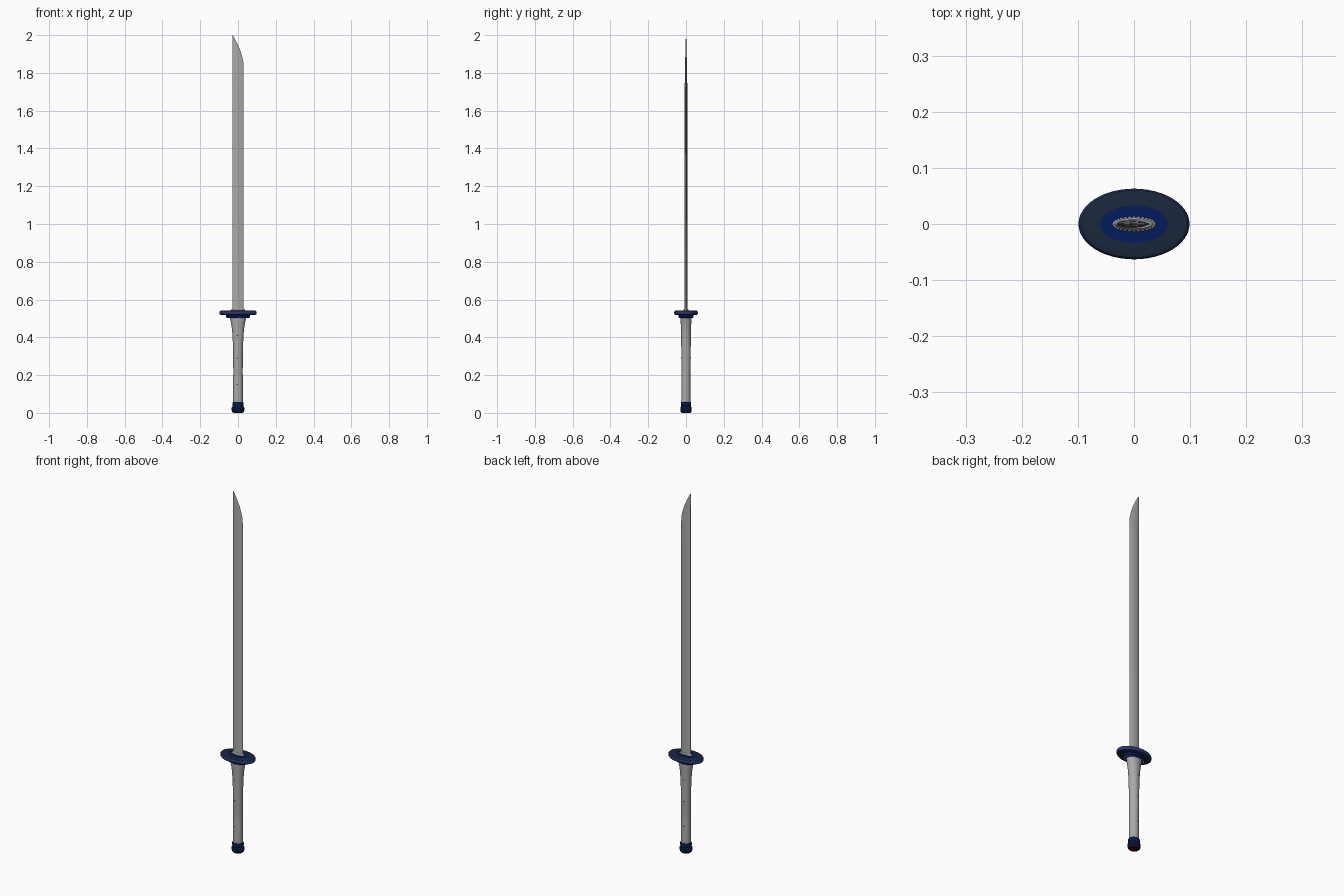
import bpy, bmesh, math
from mathutils import Matrix

if "Cube" in bpy.data.objects:
    bpy.data.objects.remove(bpy.data.objects["Cube"])

def material(name, rgb):
    m = bpy.data.materials.new(name)
    m.diffuse_color = (*rgb, 1)
    m.use_nodes = True
    m.node_tree.nodes["Principled BSDF"].inputs["Base Color"].default_value = m.diffuse_color
    return m

STEEL = material("steel grey", (0.40, 0.40, 0.40))
GRIP = material("grip grey", (0.40, 0.40, 0.40))
LIGHT = material("light grey", (0.65, 0.65, 0.63))
SLATE = material("dark slate", (0.010, 0.021, 0.046))
INDIGO = material("indigo", (0.026, 0.036, 0.16))
BLUE = material("deep blue", (0.001, 0.011, 0.11))
NAVY = material("navy", (0.001, 0.007, 0.035))
RED = material("dark red", (0.035, 0.001, 0.002))

def finish(name, bm, mats, angle=35):
    bmesh.ops.recalc_face_normals(bm, faces=bm.faces)
    mesh = bpy.data.meshes.new(name)
    bm.to_mesh(mesh)
    bm.free()
    ob = bpy.data.objects.new(name, mesh)
    bpy.context.collection.objects.link(ob)
    for m in mats:
        mesh.materials.append(m)
    bpy.ops.object.select_all(action='DESELECT')
    ob.select_set(True)
    bpy.context.view_layer.objects.active = ob
    bpy.ops.object.shade_smooth_by_angle(angle=math.radians(angle))
    return ob

def loft(bm, rings):
    loops = [[bm.verts.new(p) for p in r] for r in rings]
    for a, b in zip(loops, loops[1:]):
        for i in range(len(a)):
            j = (i + 1) % len(a)
            bm.faces.new((a[i], a[j], b[j], b[i]))
    bm.faces.new(loops[0])
    bm.faces.new(loops[-1])

# Stack of elliptical rings (rx, ry, z); rule picks a material per face
def oval(name, sections, mats, n=48, rule=None):
    bm = bmesh.new()
    loft(bm, [[(rx * math.cos(2 * math.pi * i / n), ry * math.sin(2 * math.pi * i / n), z)
               for i in range(n)] for rx, ry, z in sections])
    ob = finish(name, bm, mats)
    if rule:
        for p in ob.data.polygons:
            p.material_index = rule(p)
    return ob

# Oval row of small round beads
def beads(name, rx, ry, z, r, n):
    bm = bmesh.new()
    for i in range(n):
        a = 2 * math.pi * i / n
        bmesh.ops.create_icosphere(bm, subdivisions=1, radius=r, matrix=Matrix.Translation(
            (rx * math.cos(a), ry * math.sin(a), z)))
    finish(name, bm, [LIGHT], 60)

# Pommel cap with a collar, red underneath
oval("pommel", [(0.024, 0.022, 0), (0.031, 0.028, 0.006), (0.034, 0.030, 0.016),
                (0.034, 0.030, 0.026), (0.030, 0.027, 0.033), (0.028, 0.026, 0.037)],
     [NAVY, RED], rule=lambda p: int(p.center.z < 0.005))
oval("pommel_collar", [(0.028, 0.026, 0.036), (0.030, 0.027, 0.039), (0.030, 0.027, 0.053),
                       (0.027, 0.025, 0.057)], [BLUE, NAVY],
     rule=lambda p: int(p.center.z > 0.053))

# Flared grip
oval("grip", [(0.026, 0.024, 0.05), (0.026, 0.024, 0.19), (0.025, 0.023, 0.205),
              (0.025, 0.025, 0.22), (0.026, 0.025, 0.34), (0.029, 0.026, 0.41),
              (0.034, 0.027, 0.46), (0.042, 0.030, 0.498), (0.044, 0.030, 0.507)], [GRIP])

# Small pegs in the grip, nearly flush front and back
for k, (z, depth) in enumerate(((0.15, 0.049), (0.29, 0.051), (0.41, 0.053))):
    bm = bmesh.new()
    bmesh.ops.create_cone(bm, cap_ends=True, segments=12, radius1=0.003, radius2=0.003, depth=depth)
    peg = finish(f"grip_peg_{k + 1}", bm, [NAVY])
    peg.rotation_euler.x = math.pi / 2
    peg.location = (-0.004, 0, z)

# Hand guard: slate faces, indigo rim, blue collars
oval("guard", [(0.088, 0.054, 0.518), (0.095, 0.060, 0.520), (0.098, 0.062, 0.524),
               (0.099, 0.063, 0.530), (0.098, 0.062, 0.536), (0.095, 0.060, 0.540),
               (0.088, 0.054, 0.542)], [SLATE, INDIGO],
     rule=lambda p: int(abs(p.normal.z) < 0.8))
oval("upper_collar", [(0.060, 0.033, 0.535), (0.060, 0.033, 0.543)], [BLUE])
oval("lower_collar", [(0.058, 0.035, 0.503), (0.064, 0.041, 0.507), (0.064, 0.041, 0.520)], [BLUE])
beads("lower_beads", 0.055, 0.034, 0.504, 0.003, 44)
oval("blade_collar", [(0.036, 0.012, 0.541), (0.035, 0.011, 0.548), (0.032, 0.008, 0.552)], [STEEL])
beads("upper_beads", 0.036, 0.0115, 0.544, 0.0028, 28)

# Blade: spine at -x, edge at +x, cut to a curved slanted tip
def section(xe, z, t):
    w = xe + 0.030
    half = [(-0.030, 0.4), (-0.030 + 0.25 * w, 0.9), (-0.030 + 0.5 * w, 1.0), (-0.030 + 0.8 * w, 0.6)]
    pts = [(x, -y * t, z) for x, y in half] + [(xe, 0, z)]
    return pts + [(x, y * t, z) for x, y in reversed(half)]

bm = bmesh.new()
loft(bm, [section(x, z, t) for x, z, t in (
    (0.030, 0.535, 0.0075), (0.030, 1.72, 0.007), (0.030, 1.82, 0.0055), (0.028, 1.86, 0.0045),
    (0.021, 1.89, 0.0038), (0.010, 1.925, 0.003), (-0.006, 1.96, 0.002), (-0.027, 2.0, 0.0006))])
finish("blade", bm, [STEEL], 20)
